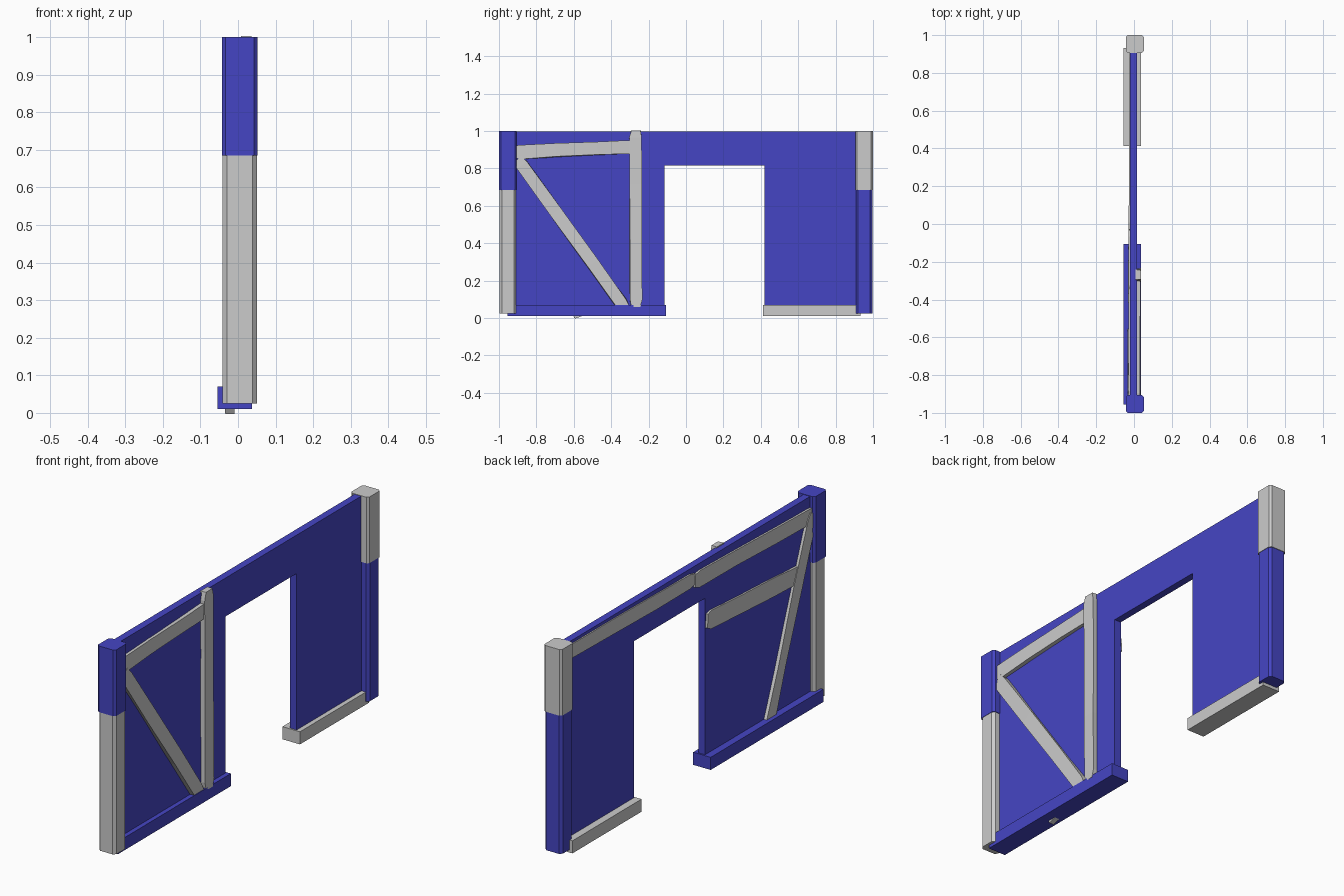
import bpy, bmesh, math, random
from mathutils import Vector

if "Cube" in bpy.data.objects:
    bpy.data.objects.remove(bpy.data.objects["Cube"])

random.seed(4)
blue = bpy.data.materials.new("blue_paint")
blue.diffuse_color = (0.06, 0.06, 0.55, 1)
blue.use_nodes = True
blue.node_tree.nodes["Principled BSDF"].inputs["Base Color"].default_value = blue.diffuse_color


def finish(name, bm, mat=None):
    bmesh.ops.recalc_face_normals(bm, faces=bm.faces)
    me = bpy.data.meshes.new(name)
    bm.to_mesh(me)
    bm.free()
    ob = bpy.data.objects.new(name, me)
    bpy.context.collection.objects.link(ob)
    if mat:
        me.materials.append(mat)
    return ob


def prism(name, points, offset, mat=None):
    """Extrude a flat outline of 3D points along an offset."""
    bm = bmesh.new()
    face = bm.faces.new([bm.verts.new(p) for p in points])
    ext = bmesh.ops.extrude_face_region(bm, geom=[face], use_keep_orig=True)
    verts = [g for g in ext["geom"] if isinstance(g, bmesh.types.BMVert)]
    bmesh.ops.translate(bm, verts=verts, vec=offset)
    return finish(name, bm, mat)


def wall_piece(name, outline, x0, x1, mat=None):
    return prism(name, [(x0, y, z) for y, z in outline], (x1 - x0, 0, 0), mat)


def rect(y0, y1, z0, z1):
    return [(y0, z0), (y1, z0), (y1, z1), (y0, z1)]


def post(name, x0, x1, y0, y1, z0, z1, c, mat=None):
    """Square post with chamfered upright edges."""
    pts = [(x0 + c, y0), (x1 - c, y0), (x1, y0 + c), (x1, y1 - c),
           (x1 - c, y1), (x0 + c, y1), (x0, y1 - c), (x0, y0 + c)]
    return prism(name, [(x, y, z0) for x, y in pts], (0, 0, z1 - z0), mat)


def plank(name, a, b, width, x0, x1, jitter=0.003, taper=0.8):
    """Rough-cut board in the wall plane, from (y, z) a to b."""
    a, b = Vector(a), Vector(b)
    along = (b - a).normalized()
    side = Vector((-along.y, along.x))
    bm = bmesh.new()
    rings = []
    for t in (0, 0.04, 0.35, 0.7, 0.96, 1):
        w = width / 2 * (taper if t in (0, 1) else 1)
        mid = a.lerp(b, t)
        ring = []
        for s, x in ((-1, x0), (1, x0), (1, x1), (-1, x1)):
            p = mid + side * (s * w + random.uniform(-jitter, jitter))
            dx = random.uniform(-jitter, jitter) * 0.5
            ring.append(bm.verts.new((x + dx, p.x, p.y)))
        rings.append(ring)
    for r, q in zip(rings, rings[1:]):
        for i in range(4):
            j = (i + 1) % 4
            bm.faces.new((r[i], r[j], q[j], q[i]))
    bm.faces.new(rings[0])
    bm.faces.new(rings[-1])
    return finish(name, bm)


# Wall: upper part with doorway, two lower panels
wall_piece("upper_wall", [(-0.92, 0.36), (-0.115, 0.36), (-0.115, 0.815), (0.42, 0.815),
                          (0.42, 0.36), (0.92, 0.36), (0.92, 0.998), (-0.92, 0.998)],
           -0.02, 0.015, blue)
wall_piece("lower_wall_left", rect(-0.92, -0.115, 0.04, 0.36), -0.02, 0.015, blue)
wall_piece("lower_wall_right", rect(0.42, 0.92, 0.04, 0.36), -0.02, 0.015, blue)

# Ground sills
wall_piece("sill_left", rect(-0.955, -0.107, 0.01, 0.07), -0.055, 0.037, blue)
wall_piece("sill_right", rect(0.413, 0.933, 0.01, 0.07), -0.055, 0.037)

# Corner posts, upper and lower halves
post("post_left_top", -0.043, 0.052, -1, -0.905, 0.685, 1, 0.01, blue)
post("post_left_bottom", -0.041, 0.05, -0.997, -0.908, 0.025, 0.685, 0.012)
post("post_right_top", -0.043, 0.052, 0.905, 1, 0.685, 1, 0.01)
post("post_right_bottom", -0.041, 0.05, 0.908, 0.997, 0.025, 0.685, 0.012, blue)

# Timber bracing on the right-hand (+x) side
plank("front_upright", (-0.268, 0.06), (-0.268, 1.003), 0.066, 0.008, 0.037)
plank("front_diagonal", (-0.9, 0.85), (-0.325, 0.05), 0.066, 0.008, 0.034)
plank("front_top_brace", (-0.92, 0.886), (-0.28, 0.917), 0.072, 0.008, 0.032)

# Timber bracing on the other (-x) side
plank("back_diagonal", (-0.915, 0.92), (-0.57, 0.005), 0.066, -0.034, -0.01)
plank("back_middle_brace", (-0.12, 0.705), (-0.83, 0.665), 0.085, -0.03, -0.01)
plank("back_rail_left", (-0.03, 0.93), (-0.92, 0.91), 0.075, -0.029, -0.01)
plank("back_rail_right", (0.92, 0.95), (-0.03, 0.94), 0.07, -0.027, -0.01)
